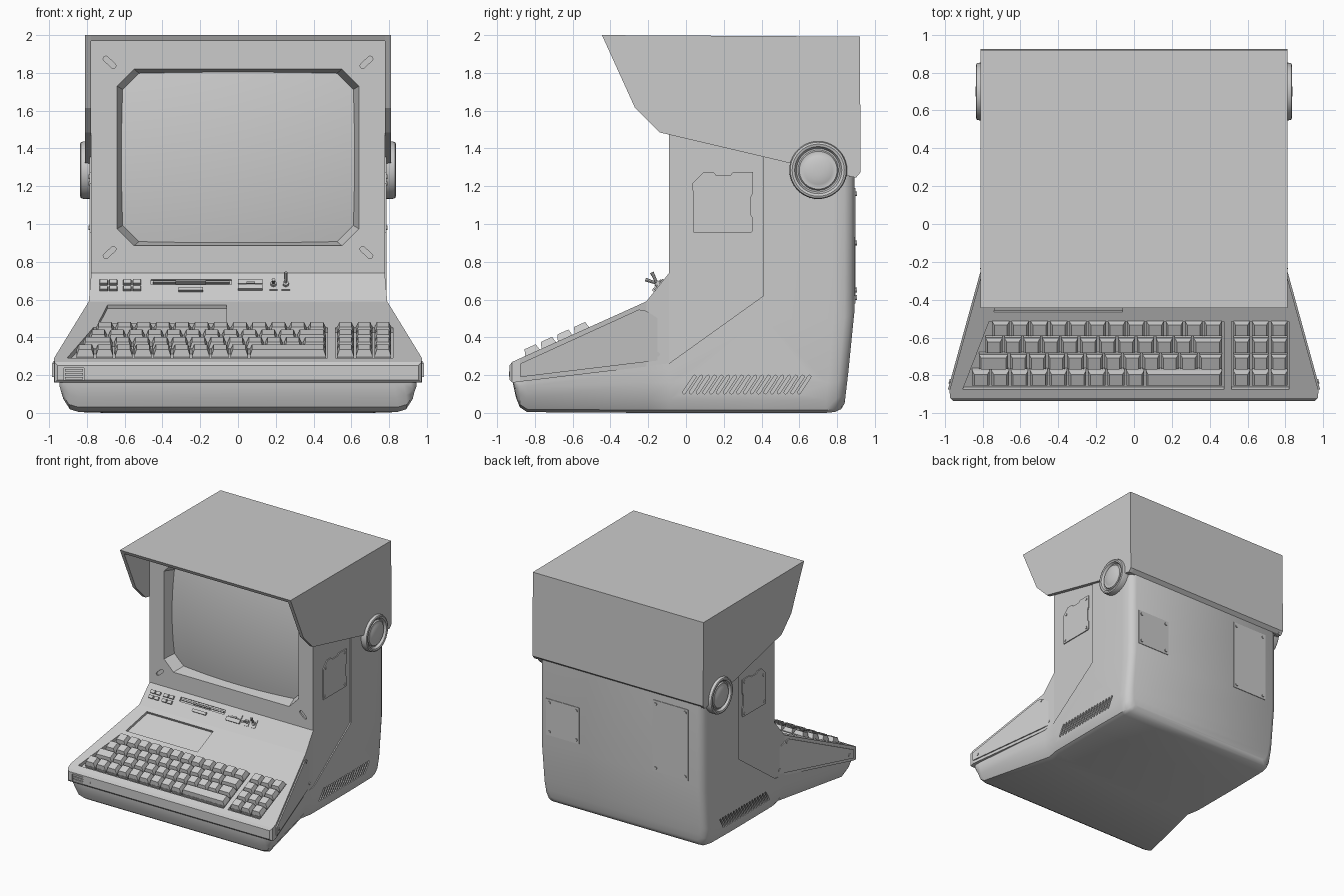
import bpy, bmesh
from math import atan2, cos, sin, pi
from mathutils import Matrix, Vector

if "Cube" in bpy.data.objects:
    bpy.data.objects.remove(bpy.data.objects["Cube"])

# ---------- helpers ----------
def make(name, bm, smooth=None):
    bmesh.ops.recalc_face_normals(bm, faces=bm.faces[:])
    me = bpy.data.meshes.new(name)
    bm.to_mesh(me)
    bm.free()
    ob = bpy.data.objects.new(name, me)
    bpy.context.collection.objects.link(ob)
    if smooth:
        bpy.ops.object.select_all(action='DESELECT')
        ob.select_set(True)
        bpy.context.view_layer.objects.active = ob
        bpy.ops.object.shade_smooth_by_angle(angle=smooth)
    return ob

def prism(bm, pts, h0, h1, M=Matrix(), taper=1.0):
    """Extrude a 2D outline along local z, scaling the far end by taper."""
    c = Vector((sum(p[0] for p in pts) / len(pts), sum(p[1] for p in pts) / len(pts)))
    lo = [bm.verts.new(M @ Vector((p[0], p[1], h0))) for p in pts]
    hi = [bm.verts.new(M @ Vector((*(c + (Vector(p) - c) * taper), h1))) for p in pts]
    bm.faces.new(lo[::-1])
    bm.faces.new(hi)
    n = len(pts)
    for i in range(n):
        bm.faces.new((lo[i], lo[(i + 1) % n], hi[(i + 1) % n], hi[i]))

def rect(x0, x1, y0, y1):
    return [(x0, y0), (x1, y0), (x1, y1), (x0, y1)]

def circle(cx, cy, r, n=12):
    return [(cx + r * cos(2 * pi * i / n), cy + r * sin(2 * pi * i / n)) for i in range(n)]

def capsule(ax, ay, bx, by, r, n=5):
    a = atan2(by - ay, bx - ax)
    arc = lambda x, y, s: [(x + r * cos(s + pi * i / n), y + r * sin(s + pi * i / n)) for i in range(n + 1)]
    return arc(bx, by, a - pi / 2) + arc(ax, ay, a + pi / 2)

def mirror(bm):
    d = bmesh.ops.duplicate(bm, geom=bm.verts[:] + bm.edges[:] + bm.faces[:])
    for v in d['geom']:
        if isinstance(v, bmesh.types.BMVert):
            v.co.x *= -1

def loft(sections):
    """Bridge half sections (bottom to top, x > 0), mirrored into closed rings."""
    bm = bmesh.new()
    rings = [[bm.verts.new(p) for p in s] + [bm.verts.new((-p[0], p[1], p[2])) for p in s[::-1]]
             for s in sections]
    n = len(rings[0])
    for a, b in zip(rings, rings[1:]):
        for i in range(n):
            bm.faces.new((a[i], a[(i + 1) % n], b[(i + 1) % n], b[i]))
    for r in (rings[0], rings[-1]):
        for i in range(n // 2 - 1):
            bm.faces.new((r[i], r[i + 1], r[n - 2 - i], r[n - 1 - i]))
    return bm

def cut(ob, bm):
    cutter = make("cutter", bm)
    cutter.hide_render = True
    m = ob.modifiers.new("cut", 'BOOLEAN')
    m.operation, m.solver, m.object = 'DIFFERENCE', 'EXACT', cutter
    dg = bpy.context.evaluated_depsgraph_get()
    ob.data = bpy.data.meshes.new_from_object(ob.evaluated_get(dg))
    ob.modifiers.clear()
    bpy.data.objects.remove(cutter)

# local frames: x across, y up the surface, z outwards
DECK = Matrix.Translation((0, -.92, .27)) @ Matrix.Rotation(atan2(.32, .71), 4, 'X')
CONSOLE = Matrix.Translation((0, -.21, .59)) @ Matrix.Rotation(atan2(.15, .12), 4, 'X')
FACE = Matrix.Translation((0, -.09, 0)) @ Matrix.Rotation(pi / 2, 4, 'X')
FRONT = Matrix.Translation((0, -.93, 0)) @ Matrix.Rotation(pi / 2, 4, 'X')
SIDE = Matrix(((0, 0, 1, 0), (1, 0, 0, 0), (0, 1, 0, 0), (0, 0, 0, 1)))
K = -.276  # flare of the keyboard sides
CHEEK = Matrix(((K, 0, 1, .975 + K * .88), (1, 0, 0, 0), (0, 1, 0, 0), (0, 0, 0, 1)))
BACK = Matrix.Translation((0, .88, 0)) @ Matrix.Rotation(pi / 2, 4, 'X') @ Matrix.Scale(-1, 4, (0, 0, 1))

# ---------- front housing: keyboard deck, console and screen bezel ----------
stations = [(-.935, .175, .25, .955), (-.92, .16, .27, .972), (-.88, .165, .288, .975),
            (-.21, .245, .59, .79), (-.09, .26, .74, .777), (-.0895, .26, 1.975, .777),
            (.41, .62, 1.975, .777), (.4105, 1.3, 1.975, .777), (.89, 1.25, 1.975, .777)]
housing = make("front_housing", loft([[(w, y, a), (w, y, b)] for y, a, b, w in stations]))
bm = bmesh.new()
octagon = [(-.55, .885), (.55, .885), (.64, .975), (.64, 1.73), (.55, 1.82), (-.55, 1.82), (-.64, 1.73), (-.64, .975)]
prism(bm, octagon, .001, -.13, FACE, .94)
for sx in (-1, 1):  # bezel corner slots
    prism(bm, capsule(sx * .70, 1.875, sx * .66, 1.838, .014), .01, -.012, FACE)
    prism(bm, capsule(sx * .70, .83, sx * .66, .867, .014), .01, -.012, FACE)
prism(bm, [(-.905, .05), (.475, .05), (.475, .445), (-.765, .445)], .05, -.03, DECK)
prism(bm, rect(.515, .82, .05, .445), .05, -.03, DECK)
prism(bm, [(-.74, .5), (-.06, .5), (-.06, .735), (-.69, .735)], .05, -.02, DECK)
prism(bm, rect(-.46, -.035, .115, .15), .02, -.012, CONSOLE)
prism(bm, rect(-.92, -.815, .172, .238), .02, -.008, FRONT)
cut(housing, bm)

# curved screen glass
bm = bmesh.new()
bmesh.ops.create_grid(bm, x_segments=20, y_segments=16, size=1)
for v in bm.verts:
    x, z = v.co.x, v.co.y
    v.co = (x * .64, -.055 + .045 * x * x + .04 * z * z, 1.3525 + z * .465)
make("screen", bm, .6)

# ---------- lower and rear shell ----------
def shell_section(y, zb, zt, w):
    out = []
    s = 1 if y < -.1 else .6
    for dz, k, inset in ((0, 0, .10), (.015, .2, .05), (.07, .5, .015), (.16, .8, 0), (.5, .9, 0), (9, 1, 0)):
        z = zb + min(dz, k * (zt - zb))
        lean = .06 * max(0, 1 - z / .5) * max(0, (y - .5) / .4)
        out.append((w - inset * s, y - lean, z))
    return out
shell_stations = [(-.915, .15, .168, .925), (-.90, .08, .168, .94), (-.88, .03, .169, .945), (-.84, .004, .174, .94),
                  (-.2, 0, .25, .785), (-.09, 0, .262, .785), (.41, 0, .62, .787), (.411, 0, 1.375, .787),
                  (.78, 0, 1.29, .782), (.84, .005, 1.28, .775), (.875, .02, 1.27, .755), (.893, .05, 1.265, .72)]
shell = make("rear_shell", loft([shell_section(*s) for s in shell_stations]))
bm = bmesh.new()
for i in range(18):  # slanted side vents
    y = -.01 + i * .0358
    prism(bm, capsule(y, .108, y + .055, .192, .008, 3), .755, .85, SIDE)
mirror(bm)
cut(shell, bm)
bpy.ops.object.select_all(action='DESELECT')
shell.select_set(True)
bpy.context.view_layer.objects.active = shell
bpy.ops.object.shade_smooth_by_angle(angle=.6)

# ---------- hood ----------
bm = bmesh.new()
prism(bm, [(-.445, 2), (.92, 1.992), (.925, 1.275), (.9, 1.245), (.56, 1.32), (-.14, 1.485), (-.27, 1.615)], .779, .81, SIDE)
mirror(bm)
prism(bm, [(-.445, 2), (.92, 1.992), (.92, 1.962), (-.43, 1.97)], -.8, .8, SIDE)
prism(bm, [(.894, 1.25), (.925, 1.275), (.92, 1.992), (.894, 1.992)], -.8, .8, SIDE)
make("hood", bm)

# hood pivot knobs, turned around the x axis
bm = bmesh.new()
prof = [(.15, .76), (.153, .815), (.148, .832), (.138, .836), (.125, .832), (.115, .812), (.107, .812),
        (.1, .824), (.09, .822), (.075, .828), (.05, .834), (.025, .8365), (0, .837)]
vs = [bm.verts.new((x, .70, 1.285 + r)) for r, x in prof]
es = [bm.edges.new(p) for p in zip(vs, vs[1:])]
bmesh.ops.spin(bm, geom=vs + es, cent=(0, .70, 1.285), axis=(1, 0, 0), angle=2 * pi, steps=40, use_duplicate=False)
bmesh.ops.remove_doubles(bm, verts=bm.verts[:], dist=.0005)
mirror(bm)
make("hood_pivots", bm, .6)

# ---------- keys ----------
bm = bmesh.new()
def key(x0, x1, v):
    g = .005
    o = rect(x0 + g, x1 - g, v - .043, v + .043)
    prism(bm, o, -.035, .0, DECK)
    t = .012
    top = rect(x0 + g, x1 - g, v - .042, v + .042)
    n0 = len(bm.verts)
    prism(bm, top, 0, .034, DECK)
    bm.verts.ensure_lookup_table()
    for vert, (px, py) in zip(bm.verts[n0 + 4:n0 + 8], top):  # equal inset on all sides
        px += t if px < (x0 + x1) / 2 else -t
        py += t if py < v else -t * .6
        vert.co = DECK @ Vector((px, py, .034))
ROWS = (.404, .307, .212, .117)
layout = [(-.755, [.102] * 12), (-.79, [.1] * 11 + [.16]), (-.825, [.165] + [.1] * 10 + [.13]), (-.86, [.102] * 9 + [.412])]
for v, (x, widths) in zip(ROWS, layout):
    for w in widths:
        key(x, x + w, v)
        x += w
    for c in range(3):
        key(.52 + c * .099, .618 + c * .099, v)
make("keys", bm)

# ---------- console controls ----------
bm = bmesh.new()
for x in (-.735, -.61):
    for v in (.07, .112):
        for dx in (0, .051):
            prism(bm, rect(x + dx, x + dx + .047, v, v + .03), -.01, .014, CONSOLE, .85)
make("indicator_buttons", bm)
bm = bmesh.new()
prism(bm, rect(-.45, -.045, .127, .139), -.015, .004, CONSOLE)
prism(bm, rect(-.33, -.17, .122, .132), -.015, .016, CONSOLE)
prism(bm, rect(-.315, -.185, .065, .088), -.01, .014, CONSOLE)
make("disk_drive", bm)
bm = bmesh.new()
prism(bm, rect(0, .13, .075, .108), -.01, .014, CONSOLE)
prism(bm, rect(0, .13, .114, .147), -.01, .008, CONSOLE)
prism(bm, rect(.045, .09, .11, .122), -.01, .018, CONSOLE)
make("cartridge_slot", bm)
bm = bmesh.new()
for x, tilt in ((.188, -.35), (.253, .45)):
    prism(bm, rect(x - .022, x + .022, .075, .148), -.01, .006, CONSOLE)
    prism(bm, circle(x, .11, .016), 0, .022, CONSOLE)
    L = CONSOLE @ Matrix.Translation((x, .11, .015)) @ Matrix.Rotation(-tilt, 4, 'X')
    prism(bm, circle(0, 0, .007, 8), 0, .065, L, 1.4)
make("toggle_switches", bm)

# ---------- front trim ----------
bm = bmesh.new()
for z in (.177, .198, .219):
    prism(bm, rect(-.915, -.82, z, z + .014), -.012, .003, FRONT)
prism(bm, circle(-.76, .206, .013), -.01, .006, FRONT)
make("front_trim", bm)

# ---------- access panels and bolts ----------
bm = bmesh.new()
prism(bm, [(.04, .955), (.345, .955), (.355, .965), (.355, 1.03), (.343, 1.05), (.343, 1.14), (.355, 1.165), (.355, 1.275),
           (.25, 1.275), (.235, 1.258), (.16, 1.258), (.145, 1.275), (.095, 1.275), (.035, 1.215)], .77, .785, SIDE)
for y, z in ((.06, .98), (.33, .98), (.33, 1.25), (.075, 1.215)):
    prism(bm, circle(y, z, .011), .78, .791, SIDE)
mirror(bm)
make("side_panels", bm)
bm = bmesh.new()
prism(bm, [(-.875, .19), (-.875, .262), (-.25, .547), (-.21, .54), (-.11, .475), (-.11, .282)], -.01, .01, CHEEK)
for y, z in ((-.83, .23), (-.225, .53), (-.15, .31)):
    prism(bm, circle(y, z, .012), 0, .016, CHEEK)
mirror(bm)
make("keyboard_side_panels", bm)
bm = bmesh.new()
for x0, x1, z0, z1 in ((.385, .7, .62, .93), (-.65, -.31, .58, 1.19)):
    prism(bm, rect(x0, x1, z0, z1), 0, .018, BACK)
    for x in (x0 + .03, x1 - .03):
        for z in (z0 + .03, z1 - .03):
            prism(bm, circle(x, z, .013), .01, .026, BACK)
make("rear_panels", bm)
